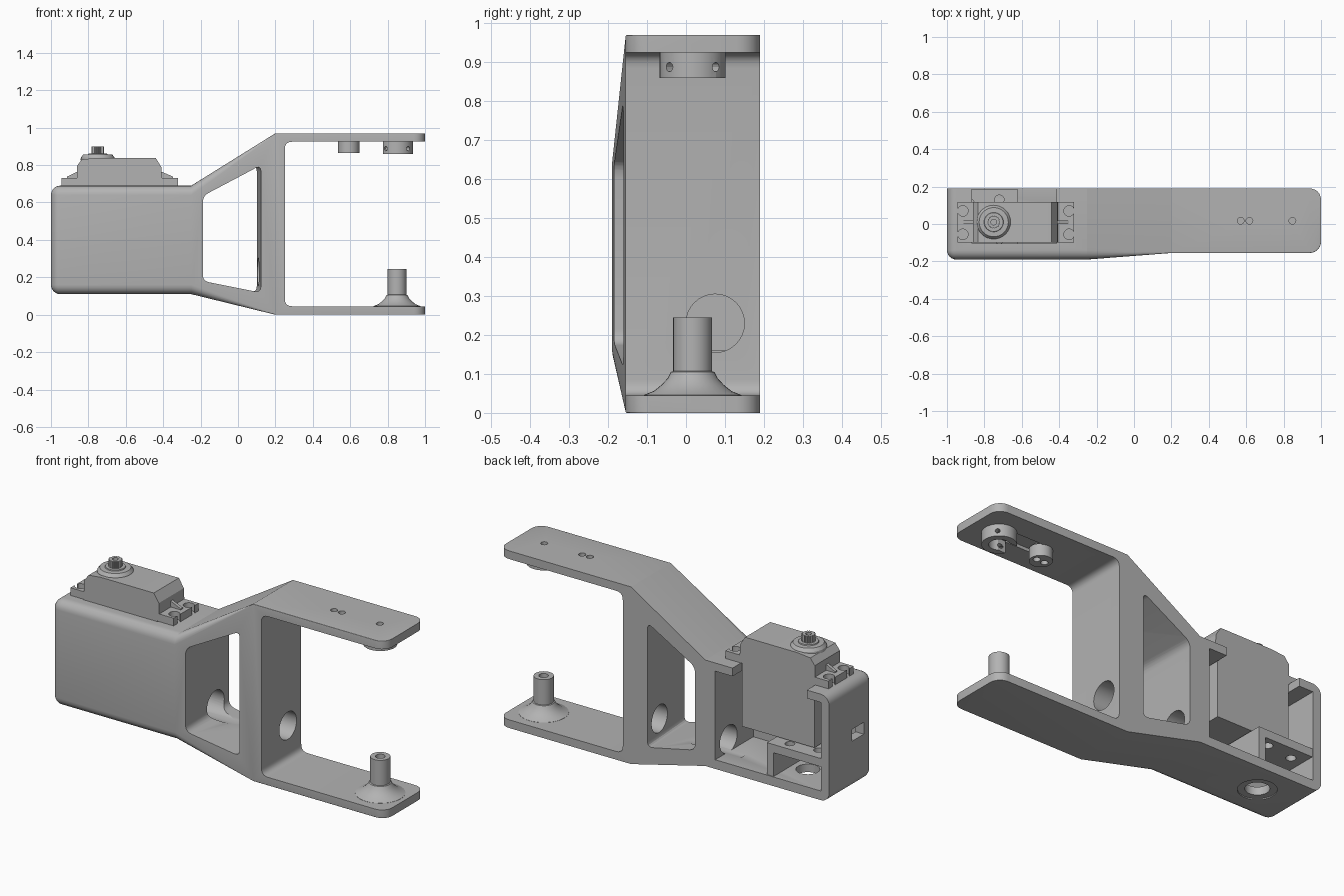
import bpy, bmesh
from math import sin, cos, pi, radians
from mathutils import Vector

if "Cube" in bpy.data.objects:
    bpy.data.objects.remove(bpy.data.objects["Cube"])

grey = bpy.data.materials.new("mid grey plastic")
grey.use_nodes = True
COLOUR = (0.45, 0.45, 0.45, 1)
grey.diffuse_color = COLOUR
grey.node_tree.nodes["Principled BSDF"].inputs["Base Color"].default_value = COLOUR

AXIS_Y = 0.017    # joint axes lie on this line
SERVO_X, FORK_X = -0.75, 0.85


def loft(name, rings):
    """Closed solid through rings with equal point counts."""
    bm = bmesh.new()
    rows = [[bm.verts.new(p) for p in ring] for ring in rings]
    count = len(rows[0])
    for a, b in zip(rows, rows[1:]):
        for i in range(count):
            j = (i + 1) % count
            bm.faces.new((a[i], a[j], b[j], b[i]))
    bm.faces.new(rows[0])
    bm.faces.new(rows[-1])
    bmesh.ops.recalc_face_normals(bm, faces=bm.faces)
    mesh = bpy.data.meshes.new(name)
    bm.to_mesh(mesh)
    bm.free()
    mesh.materials.append(grey)
    obj = bpy.data.objects.new(name, mesh)
    bpy.context.collection.objects.link(obj)
    return obj


def rounded(points, r, steps=5):
    """Polygon with its corners replaced by smooth curves."""
    out = []
    for i, p in enumerate(points):
        p = Vector(p)
        a = p + (Vector(points[i - 1]) - p).normalized() * r
        b = p + (Vector(points[(i + 1) % len(points)]) - p).normalized() * r
        for k in range(steps + 1):
            t = k / steps
            out.append(a * (1 - t) ** 2 + p * 2 * t * (1 - t) + b * t * t)
    return out


def side_prism(name, profile, y0, y1, back=None):
    """Extrude an x-z profile along y."""
    return loft(name, [[(x, y0, z) for x, z in profile],
                       [(x, y1, z) for x, z in (back or profile)]])


def box(name, x, y, z):
    return side_prism(name, [(x[0], z[0]), (x[1], z[0]), (x[1], z[1]), (x[0], z[1])], *y)


def turned(name, centre, profile, sides=32):
    """Stack of circles (radius, z) around a vertical axis."""
    return loft(name, [[(centre[0] + r * cos(2 * pi * i / sides),
                         centre[1] + r * sin(2 * pi * i / sides), z)
                        for i in range(sides)] for r, z in profile])


def rod(name, start, end, r, sides=32):
    """Cylinder between any two points."""
    start, end = Vector(start), Vector(end)
    turn = (end - start).to_track_quat('Z', 'Y')
    disc = [turn @ Vector((r * cos(2 * pi * i / sides), r * sin(2 * pi * i / sides), 0))
            for i in range(sides)]
    return loft(name, [[c + p for p in disc] for c in (start, end)])


def drill(obj, x, y, z0, z1, r):
    cut(obj, rod("cutter", (x, y, z0), (x, y, z1), r))


def cut(obj, cutter, operation='DIFFERENCE'):
    mod = obj.modifiers.new("cut", 'BOOLEAN')
    mod.operation, mod.solver, mod.object = operation, 'EXACT', cutter
    bpy.context.view_layer.update()
    mesh = bpy.data.meshes.new_from_object(
        obj.evaluated_get(bpy.context.evaluated_depsgraph_get()))
    obj.modifiers.clear()
    obj.data = mesh
    bpy.data.objects.remove(cutter)


def section(x, z0, z1, front, back, r):
    """Cross-section whose two front corners are rounded."""
    pts = [(x, back, z1), (x, back, z0)]
    for cz, first in ((z0 + r, -90), (z1 - r, 180)):
        for k in range(6):
            a = radians(first - 18 * k)
            pts.append((x, front + r + r * cos(a), cz + r * sin(a)))
    return pts


# Outer bracket: rounded housing, flared middle, round-ended fork
ARC = [radians(15 * k) for k in range(7)]
rings = []
for t in ARC:
    k = 0.05 * (1 - sin(t))
    rings.append(section(-1 + 0.05 * (1 - cos(t)), 0.11 + k, 0.69 - k,
                         -0.19 + k, 0.19, max(0.05 - k, 0.002)))
rings.append(section(-0.25, 0.11, 0.69, -0.19, 0.19, 0.05))
rings.append(section(0.2, 0, 0.97, -0.155, 0.19, 0.003))
for t in ARC:
    k = 0.06 * (1 - cos(t))
    rings.append(section(0.94 + 0.06 * sin(t), 0, 0.97, -0.155 + k, 0.19 - k, 0.003))
bracket = loft("bracket", rings)

# Fork opening, middle window and housing cavity
cut(bracket, side_prism("cutter", rounded(
    [(0.25, 0.045), (1.2, 0.045), (1.2, 0.925), (0.25, 0.925)], 0.04), -0.5, 0.5))
window = [rounded([(-0.188, 0.18), (x, 0.118), (x, 0.80), (-0.188, 0.635)], 0.035)
          for x in (0.125, 0.1)]
cut(bracket, side_prism("cutter", window[0], -0.2, 0.2, window[1]))
cut(bracket, box("cutter", (-0.95, -0.31), (-0.14, 0.3), (0.16, 0.645)))
cut(bracket, box("cutter", (-0.865, -0.415), (-0.105, 0.3), (0.5, 0.8)))

# Cable holes and end wall slot
cut(bracket, rod("cutter", (-0.4, 0.075, 0.23), (0.35, 0.075, 0.23), 0.075))
cut(bracket, box("cutter", (-1.1, -0.9), (-0.11, -0.01), (0.37, 0.435)))

# Pivot socket under the housing and screw holes in the upper arm
drill(bracket, SERVO_X, AXIS_Y, 0.05, 0.2, 0.06)
drill(bracket, SERVO_X, AXIS_Y, 0.05, 0.116, 0.095)
cut(bracket, box("cutter", (0.59, 0.85), (-0.03, 0.065), (0.9, 0.942)))
for x in (0.57, 0.617, 0.847):
    drill(bracket, x, AXIS_Y, 0.8, 1.1, 0.018)

# Shelf below the servo
shelf = box("servo_shelf", (-0.955, -0.62), (-0.145, 0.185), (0.155, 0.335))
cut(shelf, box("cutter", (-1, -0.66), (-0.2, 0.3), (0.1, 0.29)))
for x, y in ((-0.72, 0.13), (-0.88, 0.11), (-0.72, -0.08), (-0.88, -0.08)):
    drill(shelf, x, y, 0.2, 0.4, 0.025)

# Pivot pin on the lower arm
pin = turned("pivot_pin", (FORK_X, AXIS_Y),
             [(0.125, 0.04), (0.125, 0.046), (0.1, 0.056), (0.08, 0.072),
              (0.065, 0.088), (0.056, 0.105), (0.05, 0.107), (0.05, 0.245)])
drill(pin, FORK_X, AXIS_Y, 0.1, 0.3, 0.024)

# Horn seat: slotted ring and small screw boss under the upper arm
ring = turned("horn_ring", (FORK_X, AXIS_Y), [(0.085, 0.86), (0.085, 0.93)])
drill(ring, FORK_X, AXIS_Y, 0.8, 0.925, 0.05)
cut(ring, box("cutter", (0.7, FORK_X), (-0.025, 0.06), (0.8, 0.925)))
for angle in (45, -45, -135):
    tip = Vector((FORK_X + 0.15 * cos(radians(angle)),
                  AXIS_Y + 0.15 * sin(radians(angle)), 0.888))
    cut(ring, rod("cutter", (FORK_X, AXIS_Y, 0.888), tip, 0.012, 12))
boss = turned("horn_screw_boss", (0.592, AXIS_Y), [(0.057, 0.865), (0.057, 0.93)])
for x in (0.57, 0.617):
    drill(boss, x, AXIS_Y, 0.8, 1, 0.018)

# Servo case, with sloped cover
FRONT, BACK = -0.1, 0.117
box("servo_case", (-0.86, -0.42), (FRONT, BACK), (0.345, 0.7))
side_prism("servo_cover", [(-0.862, 0.69), (-0.862, 0.795), (-0.835, 0.83), (-0.76, 0.838),
                           (-0.44, 0.838), (-0.41, 0.79), (-0.405, 0.69)], FRONT, BACK)

# Mounting ears, each with two open-ended screw slots and a rib
for name, inner, outer, hole in (("right", -0.86, -0.945, -0.915), ("left", -0.41, -0.32, -0.347)):
    ear = box(name + "_mounting_ear", sorted((inner, outer)), (FRONT, BACK), (0.685, 0.732))
    for y in (-0.055, 0.07):
        drill(ear, hole, y, 0.6, 0.8, 0.028)
        cut(ear, box("cutter", sorted((hole, outer + (outer - inner) * 0.2)),
                     (y - 0.012, y + 0.012), (0.6, 0.8)))
    side_prism(name + "_ear_rib", [(inner, 0.73), (inner, 0.765), (hole, 0.738), (hole, 0.73)],
               0, 0.018)

# Output collar and splined shaft
turned("shaft_collar", (SERVO_X, 0.01),
       [(0.092, 0.825), (0.09, 0.84), (0.078, 0.856), (0.052, 0.857), (0.05, 0.862)])
TEETH = 20
spline = [(SERVO_X + (0.035 if i % 2 else 0.03) * cos(pi * i / TEETH),
           0.01 + (0.035 if i % 2 else 0.03) * sin(pi * i / TEETH)) for i in range(2 * TEETH)]
shaft = loft("splined_shaft", [[(x, y, z) for x, y in spline] for z in (0.85, 0.9)])
drill(shaft, SERVO_X, 0.01, 0.87, 1, 0.015)

# Smooth the curves, keep the edges sharp
bpy.ops.object.select_all(action='DESELECT')
for obj in bpy.context.collection.objects:
    if obj.type == 'MESH' and grey.name in obj.data.materials:
        obj.select_set(True)
        bpy.context.view_layer.objects.active = obj
bpy.ops.object.shade_smooth_by_angle(angle=radians(25))
